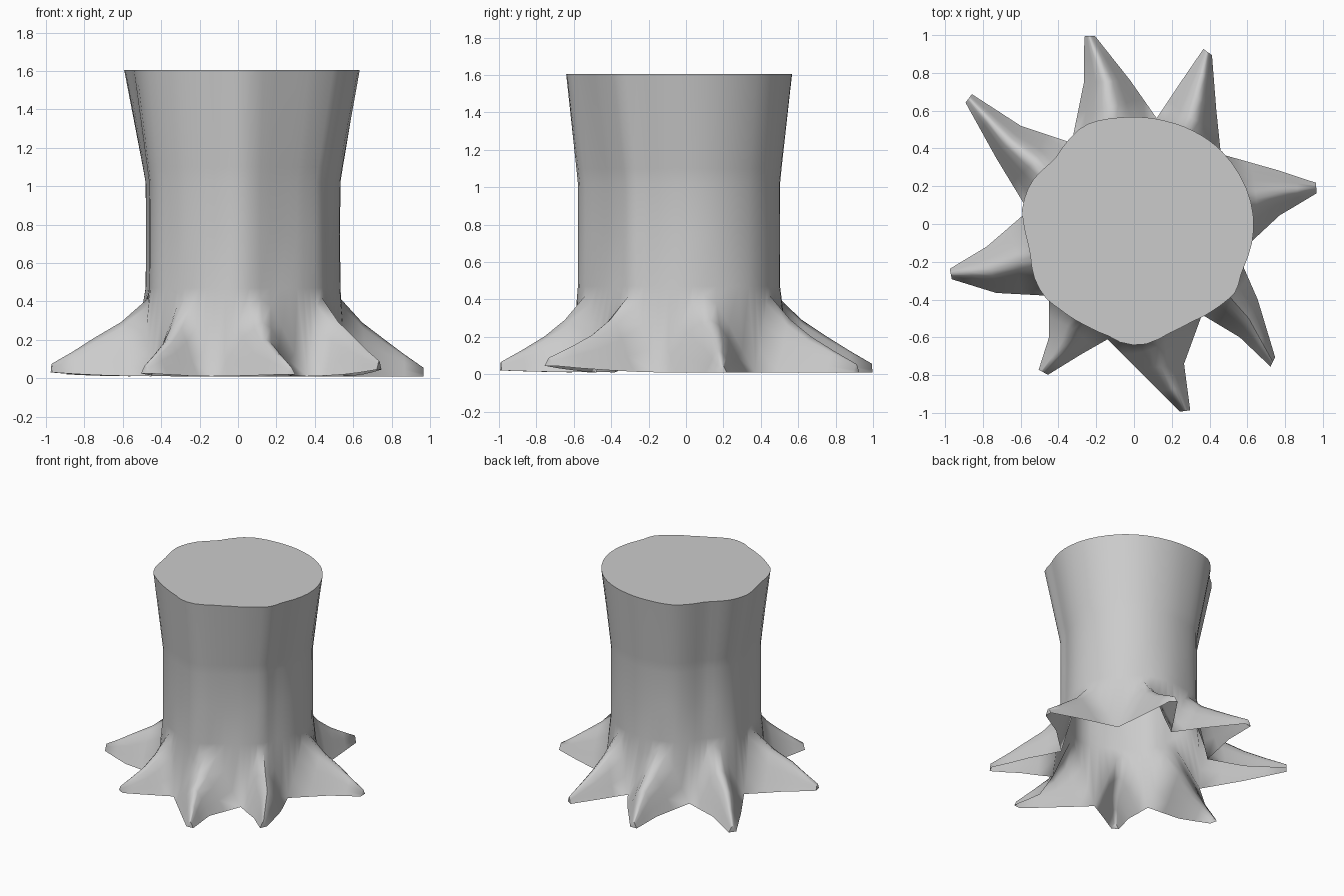
import bpy, bmesh, math
from mathutils import Vector

if "Cube" in bpy.data.objects:
    bpy.data.objects.remove(bpy.data.objects["Cube"])

CX, CY = 0.017, -0.04
TOP_Z = 1.605
SEG = 8          # columns across each root

# wavy outline of the cut top, counter-clockwise
RIM = [(.635, 0), (.61, .15), (.56, .26), (.45, .4), (.3, .5), (.17, .545), (.05, .565),
       (-.05, .565), (-.18, .55), (-.27, .52), (-.36, .43), (-.42, .34), (-.53, .24),
       (-.57, .17), (-.595, .06), (-.58, -.02), (-.55, -.14), (-.53, -.28), (-.48, -.38),
       (-.38, -.46), (-.25, -.54), (-.14, -.59), (-.04, -.64), (.07, -.635), (.2, -.57),
       (.3, -.52), (.43, -.45), (.54, -.36), (.57, -.25), (.625, -.1)]

# each root on the ground: valley before it, first side, tip, second side
ROOTS = [((.55, -.16), (.77, .045), (.965, .19), (.76, .285)),
         ((.46, .37), (.436, .6), (.39, .91), (.24, .74)),
         ((.12, .56), (-.02, .76), (-.235, .995), (-.265, .75)),
         ((-.33, .43), (-.6, .52), (-.875, .665), (-.73, .35)),
         ((-.56, .07), (-.78, -.12), (-.97, -.265), (-.73, -.365)),
         ((-.45, -.38), (-.45, -.6), (-.48, -.785), (-.28, -.69)),
         ((-.14, -.61), (.02, -.77), (.27, -.99), (.265, -.74)),
         ((.36, -.48), (.56, -.6), (.735, -.73), (.655, -.4))]
TIP_LIFT = [0, 0, 0, .01, .02, .015, .01, .035]   # some tips curl off the ground

TAU = 2 * math.pi


def polar(p):
    x, y = p[0] - CX, p[1] - CY
    return math.atan2(y, x) % TAU, math.hypot(x, y)


RIM_POLAR = sorted(polar(p) for p in RIM)
RIM_POLAR = [(RIM_POLAR[-1][0] - TAU, RIM_POLAR[-1][1])] + RIM_POLAR + \
            [(RIM_POLAR[0][0] + TAU, RIM_POLAR[0][1])]


def rim_radius(a):
    a %= TAU
    for (a0, r0), (a1, r1) in zip(RIM_POLAR, RIM_POLAR[1:]):
        if a0 <= a <= a1:
            return r0 + (r1 - r0) * (a - a0) / (a1 - a0)


def trunk_point(a, z, waist=1.0):
    """Point on the trunk; waist 1 is the slightly oval narrow part, 0 the rim."""
    narrow = .861 + .05 * math.cos(2 * (a - math.radians(65)))
    r = rim_radius(a) * (1 + (narrow - 1) * waist)
    return Vector((CX + r * math.cos(a), CY + r * math.sin(a), z))


def hump(f):
    """Root cross-section: 0 at both sides, rounded ridge, flared feet."""
    u = 2 * f - 1
    return .5 * (1 - u * u) + .25 * (1 + math.cos(math.pi * u))


bm = bmesh.new()


def bridge(row_a, row_b, closed=False):
    n = len(row_a)
    for i in range(n if closed else n - 1):
        j = (i + 1) % n
        bm.faces.new((row_a[i], row_a[j], row_b[j], row_b[i]))


# arches where each root meets the trunk
arches, angles = [], []
for k, root in enumerate(ROOTS):
    a0, r0 = polar(root[0])
    a1, r1 = polar(ROOTS[(k + 1) % len(ROOTS)][0])
    if a1 < a0:
        a1 += TAU
    for i in range(SEG):
        f = i / SEG
        a = a0 + (a1 - a0) * f
        h = hump(f)
        r = r0 + (r1 - r0) * f
        ground = Vector((CX + r * math.cos(a), CY + r * math.sin(a), 0))
        p = ground.lerp(trunk_point(a, 0), h)
        p.z = .01 + .41 * h
        arches.append(bm.verts.new(p))
        angles.append(a)

# trunk rings and cut top
prev = arches
for z, waist in ((.47, 1), (.75, 1.02), (1.02, 1), (1.1, .87), (TOP_Z, 0)):
    ring = [bm.verts.new(trunk_point(a, z, waist)) for a in angles]
    bridge(prev, ring, True)
    prev = ring
centre = bm.verts.new((CX, CY, TOP_Z))
for i in range(len(prev)):
    bm.faces.new((prev[i], prev[(i + 1) % len(prev)], centre))

# tapering hollow roots
for k, root in enumerate(ROOTS):
    v0, sa, tip, sb = (Vector((*p, 0)) for p in root)
    side = (sb - sa).normalized() * .028
    base = [arches[(k * SEG + i) % len(arches)] for i in range(SEG + 1)]
    mid = [sa.lerp(sb, i / SEG) for i in range(SEG + 1)]
    end = [(tip - side).lerp(tip + side, i / SEG) for i in range(SEG + 1)]
    prev = base
    rows = (([(b.co + m) / 2 for b, m in zip(base, mid)], .28, .1),
            (mid, .19, .3),
            ([m.lerp(e, .5) for m, e in zip(mid, end)], .115, .6),
            (end, .045, 1))
    for points, height, lift in rows:
        row = []
        for i, p in enumerate(points):
            z = .01 + TIP_LIFT[k] * lift + height * hump(i / SEG)
            row.append(bm.verts.new((p.x, p.y, z)))
        bridge(row, prev)
        prev = row
    bm.faces.new(prev[::-1])

bmesh.ops.recalc_face_normals(bm, faces=bm.faces)
mesh = bpy.data.meshes.new("tree_stump")
bm.to_mesh(mesh)
bm.free()
stump = bpy.data.objects.new("tree_stump", mesh)
bpy.context.collection.objects.link(stump)
bpy.context.view_layer.objects.active = stump
stump.select_set(True)
bpy.ops.object.shade_smooth_by_angle(angle=math.radians(70))
